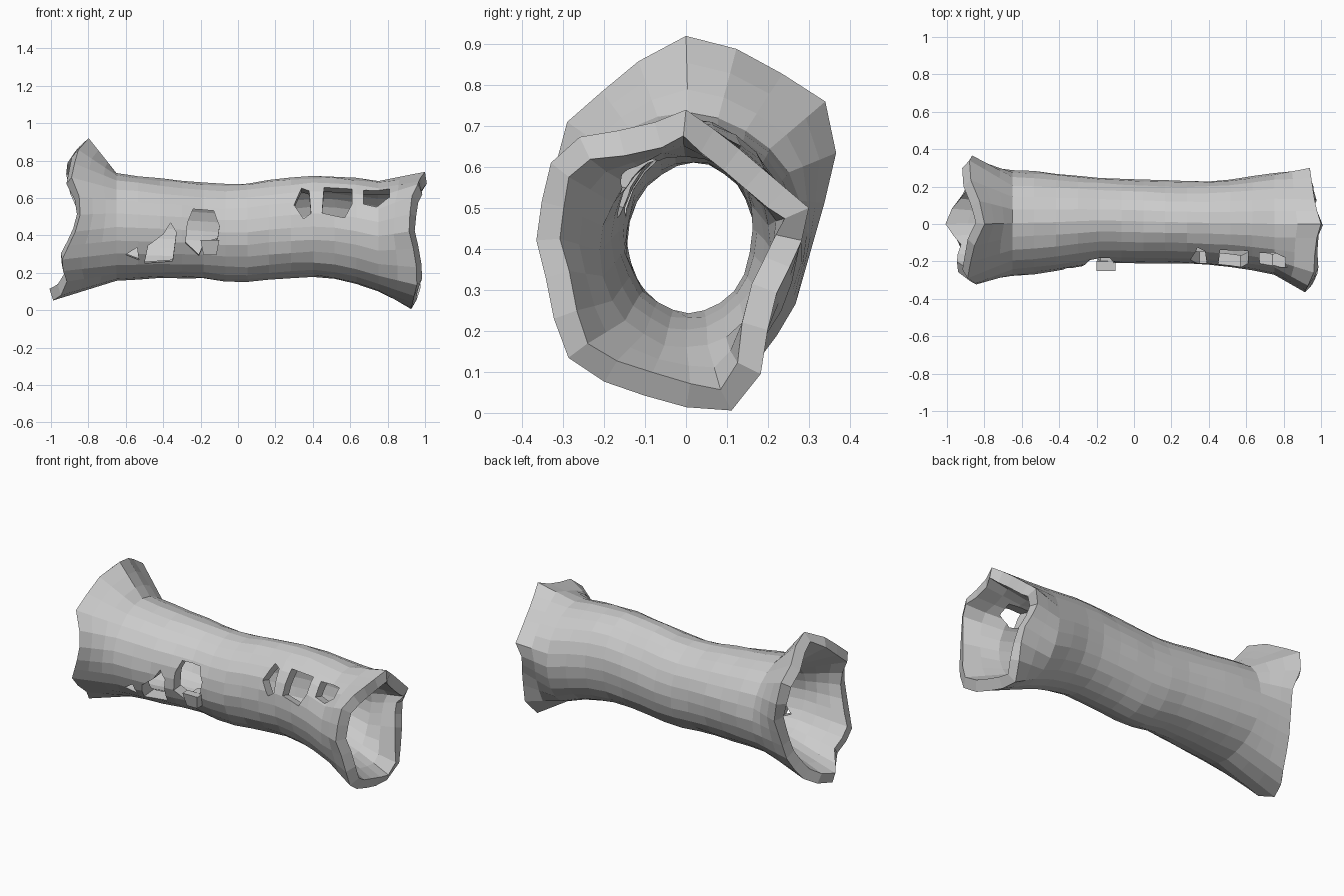
import bpy, bmesh, math, random
from mathutils import Vector

random.seed(4)
default_cube = bpy.data.objects.get("Cube")
if default_cube:
    bpy.data.objects.remove(default_cube, do_unlink=True)

SIDES = 24
BODY_RINGS = 13
AXIS = (0.0, 0.42)

# Trunk sections: x, front y, back y, bottom z, top z
SECTIONS = [
    (-.65, -.28, .29, .16, .73), (-.4, -.25, .27, .17, .7),
    (-.2, -.21, .25, .17, .68), (0, -.21, .24, .15, .67),
    (.2, -.21, .23, .17, .7), (.45, -.22, .23, .18, .72),
    (.6, -.24, .25, .15, .71), (.75, -.27, .27, .1, .69)]

# Jagged rims at both open ends: x, y, z
RIGHT_RIM = [
    (-.79, .06, .92), (-.8, -.01, .92), (-.86, -.13, .85), (-.89, -.29, .71),
    (-.83, -.33, .56), (-.87, -.31, .42), (-.95, -.25, .25), (-.91, -.14, .14),
    (-.97, -.05, .04), (-1, .03, .06), (-.92, .14, .08), (-.87, .26, .24),
    (-.83, .34, .52), (-.87, .37, .65), (-.88, .34, .76), (-.87, .2, .85)]
LEFT_RIM = [
    (.94, .3, .5), (.91, .28, .41), (.96, .21, .27), (.96, .18, .08),
    (.93, .14, .01), (.92, .07, 0), (.93, -.03, .02), (.94, -.19, .07),
    (.96, -.31, .15), (.95, -.33, .28), (.91, -.37, .44), (.93, -.33, .61),
    (.96, -.28, .67), (.97, -.1, .7), (1, 0, .74), (.97, .1, .67)]

# Knot hole outlines on the front wall: x, z
LOWER_HOLES = [
    [(-.28, .36), (-.27, .47), (-.24, .54), (-.13, .53), (-.1, .45), (-.11, .38), (-.18, .36), (-.21, .29)],
    [(-.5, .25), (-.48, .35), (-.4, .41), (-.36, .47), (-.33, .42), (-.35, .26)],
    [(-.6, .3), (-.54, .34), (-.53, .27)]]
UPPER_HOLES = [
    [(.3, .55), (.34, .66), (.38, .64), (.39, .5), (.35, .47)],
    [(.45, .5), (.46, .66), (.61, .65), (.61, .55), (.57, .47)],
    [(.67, .55), (.67, .64), (.81, .64), (.81, .58), (.74, .53)]]


def section_at(x):
    """Trunk section interpolated at x."""
    for a, b in zip(SECTIONS, SECTIONS[1:]):
        if x <= b[0] + 1e-6:
            t = (x - a[0]) / (b[0] - a[0])
            return [p + (q - p) * t for p, q in zip(a, b)]
    return list(SECTIONS[-1])


def body_ring(x):
    _, front, back, low, high = section_at(x)
    ring = []
    for i in range(SIDES):
        angle = math.tau * i / SIDES
        swell = 1 + random.uniform(-.015, .015)
        ring.append(Vector((
            x,
            (front + back) / 2 + (back - front) / 2 * math.cos(angle) * swell,
            (low + high) / 2 + (high - low) / 2 * math.sin(angle) * swell)))
    return ring


def rim_ring(points):
    """Resample a rim at equal angles about the trunk axis."""
    def angle_of(p):
        return math.atan2(p[2] - AXIS[1], p[1] - AXIS[0]) % math.tau
    ordered = sorted((angle_of(p), Vector(p)) for p in points)
    first, last = ordered[0], ordered[-1]
    ordered = [(last[0] - math.tau, last[1])] + ordered + [(first[0] + math.tau, first[1])]
    ring = []
    for i in range(SIDES):
        angle = math.tau * i / SIDES
        for (a, p), (b, q) in zip(ordered, ordered[1:]):
            if a <= angle <= b:
                ring.append(p.lerp(q, (angle - a) / (b - a)))
                break
    return ring


def blend(ring_a, ring_b, t):
    return [p.lerp(q, t) for p, q in zip(ring_a, ring_b)]


def mesh_object(name, bm):
    bmesh.ops.recalc_face_normals(bm, faces=bm.faces)
    mesh = bpy.data.meshes.new(name)
    bm.to_mesh(mesh)
    bm.free()
    obj = bpy.data.objects.new(name, mesh)
    bpy.context.collection.objects.link(obj)
    return obj


def add_prism(bm, outline, surface_y, slope):
    """Cutter from inside the trunk out through the front wall."""
    loops = []
    for y in (-.02, -.6):
        loops.append([bm.verts.new((x, y, z + slope * (surface_y - y))) for x, z in outline])
    inner, outer = loops
    bm.faces.new(inner)
    bm.faces.new(outer[::-1])
    for i in range(len(outline)):
        j = (i + 1) % len(outline)
        bm.faces.new((inner[j], inner[i], outer[i], outer[j]))


def apply_modifier(obj, modifier):
    bpy.context.view_layer.objects.active = obj
    bpy.ops.object.modifier_apply(modifier=modifier.name)


# Log skin: flared end, trunk, flared end
start, end = SECTIONS[0][0], SECTIONS[-1][0]
body = [body_ring(start + (end - start) * i / (BODY_RINGS - 1)) for i in range(BODY_RINGS)]
right_rim, left_rim = rim_ring(RIGHT_RIM), rim_ring(LEFT_RIM)
rings = [right_rim] + [blend(right_rim, body[0], t) for t in (.35, .7)]
rings += body
rings += [blend(body[-1], left_rim, t) for t in (.5,)] + [left_rim]

bm = bmesh.new()
loops = [[bm.verts.new(p) for p in ring] for ring in rings]
for a, b in zip(loops, loops[1:]):
    for i in range(SIDES):
        j = (i + 1) % SIDES
        bm.faces.new((a[i], a[j], b[j], b[i]))
log = mesh_object("hollow_log", bm)
# Make sure the skin faces away from the axis
face = log.data.polygons[len(log.data.polygons) // 2]
if face.normal.dot(face.center - Vector((face.center.x, *AXIS))) < 0:
    log.data.flip_normals()

# Wall thickness
wall = log.modifiers.new("wall", 'SOLIDIFY')
wall.thickness = .065
wall.offset = -1
apply_modifier(log, wall)

# Knot holes
bm = bmesh.new()
for outline in LOWER_HOLES:
    add_prism(bm, outline, -.2, -.1)
for outline in UPPER_HOLES:
    add_prism(bm, outline, -.15, .3)
cutter = mesh_object("knot_hole_cutter", bm)
cutter.hide_render = True
cut = log.modifiers.new("knot_holes", 'BOOLEAN')
cut.operation = 'DIFFERENCE'
cut.solver = 'EXACT'
cut.object = cutter
apply_modifier(log, cut)
bpy.data.objects.remove(cutter, do_unlink=True)

# Splinter below the middle knot hole
bm = bmesh.new()
bmesh.ops.create_cube(bm, size=1)
for v in bm.verts:
    taper = .7 if v.co.z < 0 else 1
    v.co = Vector((v.co.x * .1 * taper - .15, v.co.y * .05 - .215 + v.co.z * -.02, v.co.z * .08 + .335))
splinter = mesh_object("splinter", bm)

# Plain bark colour
bark = bpy.data.materials.new("pale_grey_bark")
bark.use_nodes = True
colour = (.6, .6, .6, 1)
bark.diffuse_color = colour
bark.node_tree.nodes["Principled BSDF"].inputs["Base Color"].default_value = colour
for obj in (log, splinter):
    obj.data.materials.clear()
    obj.data.materials.append(bark)
